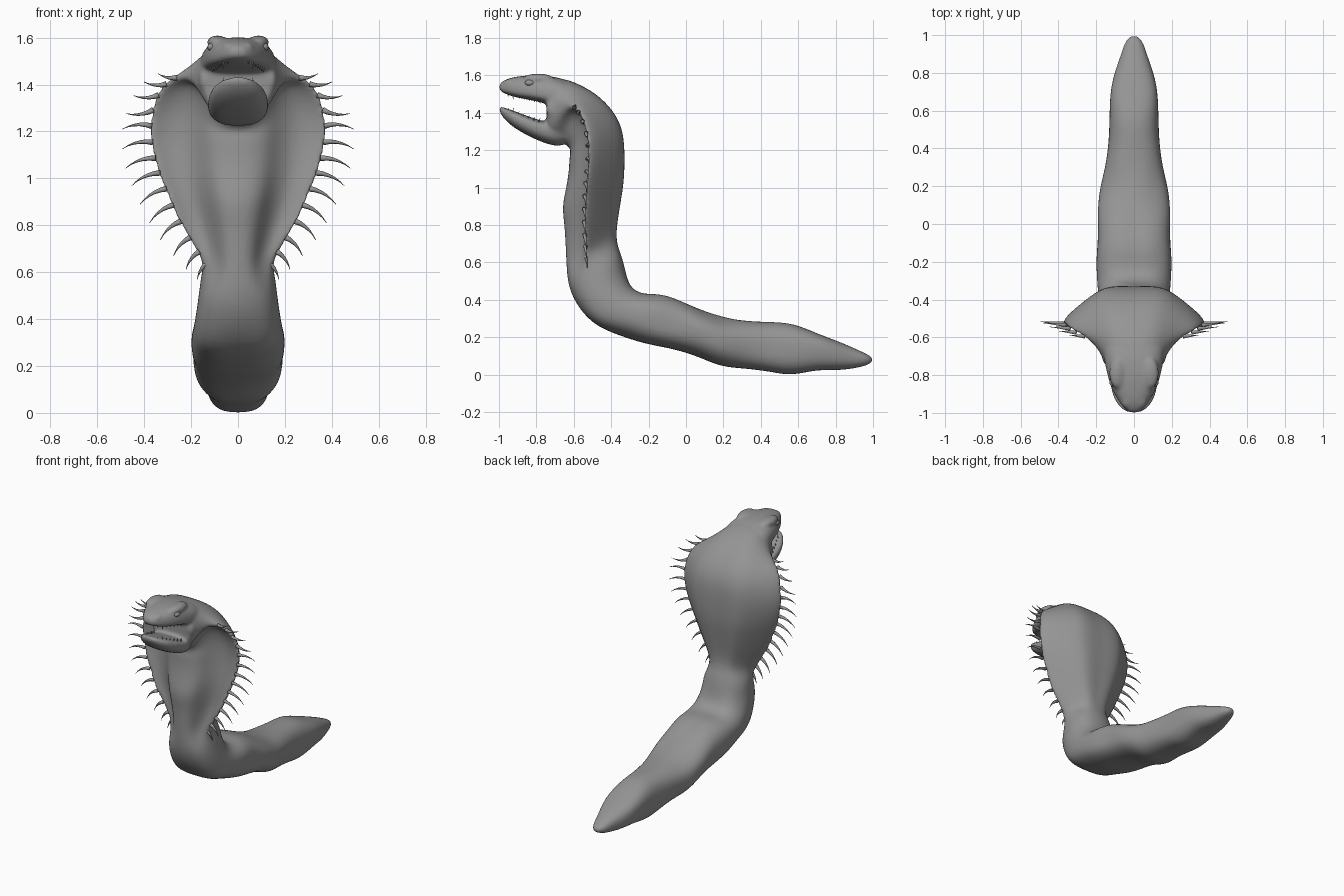
import bpy, bmesh, math
from mathutils import Vector, noise

if "Cube" in bpy.data.objects:
    bpy.data.objects.remove(bpy.data.objects["Cube"], do_unlink=True)

skin = bpy.data.materials.new("grey_skin")
skin.use_nodes = True
GREY = (0.3, 0.3, 0.3, 1)
skin.diffuse_color = GREY
skin.node_tree.nodes["Principled BSDF"].inputs["Base Color"].default_value = GREY

# Half cross-sections from front centre to back centre: (width, depth)
HOOD = [(0, -1), (.17, -.97), (.33, -.72), (.45, -.2), (.62, .1), (.8, .1), (.93, .02),
        (1, 0), (.94, .2), (.76, .5), (.56, .8), (.4, .97), (.2, 1), (0, .98)]
N = len(HOOD) - 1
ROUND = [(math.sin(math.pi * i / N), -math.cos(math.pi * i / N)) for i in range(N + 1)]


def section(front, back, edge, hood=0, square=.85):
    """Closed ring through front and back points (y, z) and a side point (x, y, z)."""
    f, b = Vector((0, *front)), Vector((0, *back))
    e = Vector((0, edge[1], edge[2]))
    half = []
    for (rx, rd), (hx, hd) in zip(ROUND, HOOD):
        rx = abs(rx) ** square
        rd = math.copysign(abs(rd) ** square, rd)
        x, d = rx + (hx - rx) * hood, rd + (hd - rd) * hood
        p = e.lerp(f, -d) if d < 0 else e.lerp(b, d)
        half.append(Vector((x * edge[0], p.y, p.z)))
    return half + [Vector((-p.x, p.y, p.z)) for p in half[-2:0:-1]]


def lumpy(ring):
    """Push a ring in and out with soft mirrored noise, for muscle."""
    centre = sum(ring, Vector()) / len(ring)
    return [p + (p - centre) * .12 * noise.noise(Vector((abs(p.x), p.y, p.z)) * 7)
            for p in ring]


def loft(bm, rings):
    """Skin a list of rings and cap both ends."""
    rows = [[bm.verts.new(p) for p in r] for r in rings]
    n = len(rows[0])
    for a, b in zip(rows, rows[1:]):
        for i in range(n):
            bm.faces.new((a[i], a[(i + 1) % n], b[(i + 1) % n], b[i]))
    bm.faces.new(rows[0][::-1])
    bm.faces.new(rows[-1])


def ball(bm, place, size):
    verts = bmesh.ops.create_uvsphere(bm, u_segments=16, v_segments=10, radius=1)["verts"]
    bmesh.ops.scale(bm, vec=size, verts=verts)
    bmesh.ops.translate(bm, vec=place, verts=verts)


def finish(name, bm):
    bmesh.ops.recalc_face_normals(bm, faces=bm.faces[:])
    mesh = bpy.data.meshes.new(name)
    bm.to_mesh(mesh)
    bm.free()
    mesh.materials.append(skin)
    mesh.shade_smooth()
    obj = bpy.data.objects.new(name, mesh)
    bpy.context.collection.objects.link(obj)
    return obj


def horn(bm, points, radius):
    """Curved tapering spike through points."""
    rings = []
    for k, p in enumerate(points):
        axis = (points[min(k + 1, len(points) - 1)] - points[max(k - 1, 0)]).normalized()
        u = axis.cross(Vector((0, 1, 0.01))).normalized()
        v = axis.cross(u)
        r = radius * max(1 - k / (len(points) - 1), .08)
        rings.append([p + r * (u * math.cos(a * math.tau / 6) + v * math.sin(a * math.tau / 6))
                      for a in range(6)])
    loft(bm, rings)


# Tail and trunk: (lower y, lower z, upper y, upper z, half width)
TRUNK = [(1, .07, 1, .09, .012), (.97, .05, .97, .108, .045), (.9, .03, .89, .145, .072),
         (.8, .025, .8, .19, .108), (.7, .028, .7, .228, .13), (.56, -.008, .57, .278, .132),
         (.45, .015, .45, .283, .13), (.3, .032, .3, .288, .152), (.18, .048, .2, .303, .175),
         (.05, .103, .07, .348, .187), (-.1, .143, -.04, .402, .198), (-.22, .165, -.14, .433, .202),
         (-.36, .215, -.23, .422, .202), (-.5, .26, -.295, .465, .196), (-.595, .38, -.32, .55, .175),
         (-.635, .49, -.345, .63, .165)]
# Hood and neck: front (y, z), back (y, z), rim (x, y, z), amount of hood
NECK = [((-.64, .6), (-.37, .7), (.145, -.535, .64), .5),
        ((-.645, .7), (-.37, .78), (.195, -.54, .71), .85),
        ((-.65, .8), (-.358, .86), (.255, -.545, .81), 1),
        ((-.665, .9), (-.345, .94), (.3, -.545, .91), 1),
        ((-.64, 1), (-.332, 1.02), (.342, -.54, 1.01), 1),
        ((-.625, 1.1), (-.327, 1.11), (.37, -.53, 1.1), 1),
        ((-.625, 1.16), (-.327, 1.21), (.385, -.525, 1.2), 1),
        ((-.615, 1.2), (-.337, 1.31), (.375, -.535, 1.3), 1),
        ((-.63, 1.22), (-.378, 1.4), (.34, -.565, 1.39), .95),
        ((-.645, 1.23), (-.46, 1.49), (.275, -.595, 1.43), .75),
        ((-.655, 1.24), (-.56, 1.55), (.215, -.64, 1.45), .4),
        ((-.69, 1.24), (-.65, 1.585), (.18, -.685, 1.44), .1),
        ((-.735, 1.25), (-.735, 1.59), (.155, -.735, 1.43), 0),
        ((-.745, 1.29), (-.745, 1.57), (.14, -.75, 1.43), 0)]
# Head halves: (y, bottom, top, half width)
SKULL = [(-1, 1.525, 1.55, .02), (-.985, 1.51, 1.567, .045), (-.95, 1.495, 1.585, .075),
         (-.9, 1.48, 1.595, .105), (-.83, 1.468, 1.603, .135), (-.75, 1.45, 1.6, .152),
         (-.66, 1.42, 1.587, .17), (-.56, 1.4, 1.53, .15)]
JAW = [(-1, 1.412, 1.435, .03), (-.98, 1.375, 1.43, .065), (-.94, 1.335, 1.418, .1),
       (-.88, 1.295, 1.395, .122), (-.8, 1.255, 1.365, .13), (-.72, 1.225, 1.345, .13),
       (-.66, 1.22, 1.36, .11), (-.6, 1.26, 1.38, .07)]

# Body, hood and head fused into one smooth skin
bm = bmesh.new()
trunk = [section((a, b), (c, d), (w, (a + c) / 2, (b + d) / 2), 0, .8) for a, b, c, d, w in TRUNK]
loft(bm, [lumpy(r) for r in trunk] + [section(*n) for n in NECK])
for stations, level in ((SKULL, .3), (JAW, .65)):
    loft(bm, [section((y, lo), (y, hi), (w, y, lo + (hi - lo) * level), 0, .75)
              for y, lo, hi, w in stations])
for side in (1, -1):
    ball(bm, (.088 * side, -.79, 1.583), (.045, .085, .027))    # brow
    ball(bm, (.14 * side, -.7, 1.42), (.03, .05, .06))          # jaw muscle
    ball(bm, (.04 * side, -.94, 1.56), (.028, .035, .022))      # nostril ridge
body = finish("body_and_head", bm)
sub = body.modifiers.new("Subdivide", 'SUBSURF')
sub.levels = sub.render_levels = 2
fuse = body.modifiers.new("Fuse", 'REMESH')
fuse.mode = 'VOXEL'
fuse.voxel_size = .01
fuse.use_smooth_shade = True
soften = body.modifiers.new("Soften", 'SMOOTH')
soften.factor = .5
soften.iterations = 6

# Eyes set under the brows
for side, label in ((1, "left_eye"), (-1, "right_eye")):
    bm = bmesh.new()
    ball(bm, (.113 * side, -.835, 1.56), (.018, .026, .017))
    finish(label, bm)

# Hood spikes, following the rim and turning from upward to downward
rim = [Vector(n[2]) for n in NECK[:10]]
COUNT = 14
bm = bmesh.new()
for k in range(COUNT):
    t = k / (COUNT - 1)
    pos = t * (len(rim) - 1)
    i = min(int(pos), len(rim) - 2)
    root = rim[i].lerp(rim[i + 1], pos - i)
    angle = math.radians(-62 + 78 * t ** 1.1)
    length = .085 + .055 * math.sin(math.pi * t)
    for side in (1, -1):
        points = []
        p = root - Vector((.015, 0, 0))
        for step in range(6):
            points.append(Vector((p.x * side, p.y, p.z)))
            bend = angle + math.radians(22 - 9 * step) * (1 if t < .75 else -1)
            p = p + Vector((math.cos(bend), .08, math.sin(bend))) * length / 5
        horn(bm, points, .0125)
finish("hood_spikes", bm)

# Small teeth along both lips, with one longer pair
bm = bmesh.new()
for side in (1, -1):
    for k in range(7):
        y = -.955 + k * .028
        size = .034 if k == 1 else .02
        w = .05 + .07 * (k / 6) ** .7
        for z, d in ((1.507 - k * .006, -1), (1.405 - k * .009, 1)):
            base = Vector((w * side * .9, y, z))
            horn(bm, [base, base + Vector((0, .003, d * size * .6)),
                      base + Vector((0, .008, d * size))], .005)
finish("teeth", bm)
